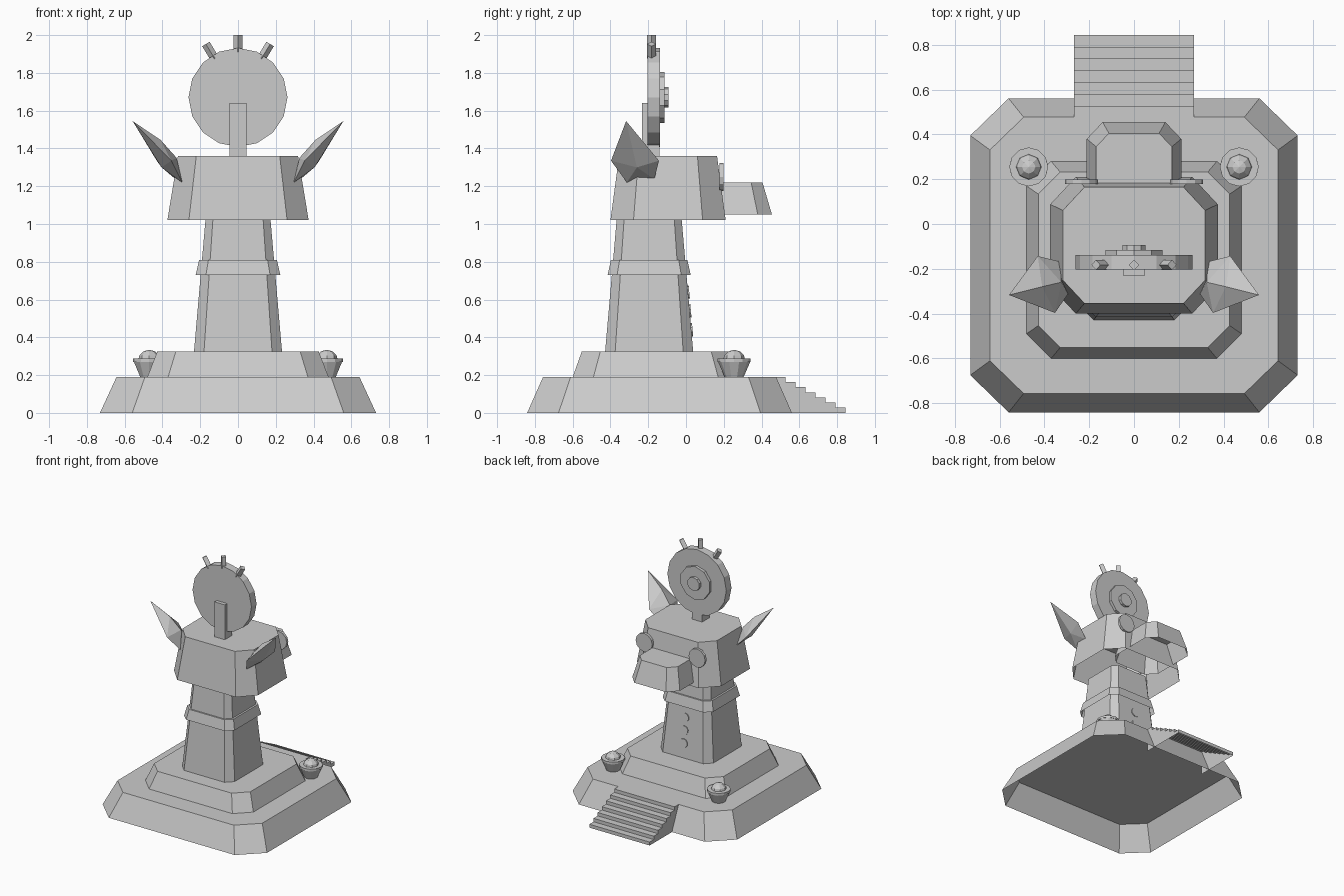
import bpy
import bmesh
from math import radians, sin, cos
from mathutils import Matrix, Vector

old = bpy.data.objects.get("Cube")
if old:
    bpy.data.objects.remove(old, do_unlink=True)

# One stone colour for everything
stone = bpy.data.materials.new("grey_stone")
stone.use_nodes = True
COLOUR = (0.6, 0.6, 0.6, 1)
stone.diffuse_color = COLOUR
for node in stone.node_tree.nodes:
    if node.type == 'BSDF_PRINCIPLED':
        node.inputs["Base Color"].default_value = COLOUR


def finish(name, bm):
    mesh = bpy.data.meshes.new(name)
    bm.to_mesh(mesh)
    bm.free()
    mesh.materials.append(stone)
    obj = bpy.data.objects.new(name, mesh)
    bpy.context.collection.objects.link(obj)
    return obj


def tapered_block(name, cy, half, inner, z0, z1, taper):
    """Chamfered rectangle narrowing upwards, hollow and open underneath."""
    (hx, hy), (ix, iy) = half, inner
    outline = [(hx, -iy), (hx, iy), (ix, hy), (-ix, hy),
               (-hx, iy), (-hx, -iy), (-ix, -hy), (ix, -hy)]
    bm = bmesh.new()
    low = [bm.verts.new((x, cy + y, z0)) for x, y in outline]
    high = [bm.verts.new((x * taper, cy + y * taper, z1)) for x, y in outline]
    bm.faces.new(high)
    for i in range(8):
        j = (i + 1) % 8
        bm.faces.new((low[i], low[j], high[j], high[i]))
    return finish(name, bm)


def cylinder(name, centre, r0, r1, depth, sides, rot=None):
    bm = bmesh.new()
    matrix = Matrix.Translation(centre) @ (rot or Matrix())
    bmesh.ops.create_cone(bm, cap_ends=True, segments=sides, radius1=r0,
                          radius2=r1, depth=depth, matrix=matrix)
    return finish(name, bm)


def box(name, low, high):
    low, high = Vector(low), Vector(high)
    bm = bmesh.new()
    bmesh.ops.create_cube(bm, size=1, matrix=Matrix.Translation((low + high) / 2)
                          @ Matrix.Diagonal((*(high - low), 1)))
    return finish(name, bm)


FACING = Matrix.Rotation(radians(90), 4, 'X')

# Stepped plinth, column with collar, head and snout
tapered_block("plinth_lower", -0.14, (0.731, 0.701), (0.56, 0.535), 0, 0.19, 0.88)
tapered_block("plinth_upper", -0.16, (0.48, 0.44), (0.37, 0.33), 0.19, 0.325, 0.89)
tapered_block("column", -0.195, (0.233, 0.233), (0.18, 0.18), 0.325, 1.02, 0.74)
tapered_block("collar", -0.195, (0.224, 0.22), (0.17, 0.17), 0.73, 0.81, 0.92)
tapered_block("head", -0.095, (0.374, 0.305), (0.26, 0.183), 1.02, 1.36, 0.85)
tapered_block("snout", 0.205, (0.211, 0.25), (0.14, 0.175), 1.05, 1.22, 0.8)

# Back stairs: stepped shell with side walls, open underneath
STEPS, RUN, RISE, START = 7, 0.0527, 0.0271, 0.475
profile = []
for i in range(STEPS):
    top = 0.19 - i * RISE
    profile += [(START + i * RUN, top), (START + (i + 1) * RUN, top)]
profile.append((START + STEPS * RUN, 0))
bm = bmesh.new()
left, right = [[bm.verts.new((x, y, z)) for y, z in profile] for x in (0.268, -0.268)]
for i in range(len(profile) - 1):
    bm.faces.new((right[i], left[i], left[i + 1], right[i + 1]))
for row, x in ((left, 0.268), (right, -0.268)):
    wall = bm.faces.new(row + [bm.verts.new((x, START, 0))])
    wall.normal_update()
    if wall.normal.x * x < 0:
        wall.normal_flip()
bm.normal_update()
if bm.faces[:][0].normal.z < 0:
    bmesh.ops.reverse_faces(bm, faces=bm.faces[:len(profile) - 1])
finish("back_stairs", bm)

# Studs down the back of the column
for i in range(3):
    z = 0.44 + 0.1 * i
    y = 0.038 - 0.088 * (z - 0.325)
    cylinder(f"column_stud_{i + 1}", (0, y, z), 0.035, 0.035, 0.014, 10,
             Matrix.Rotation(radians(95), 4, 'X'))

# Crest disc on its post, with raised ring, hub and pins
HUB_Z = 1.67
box("crest_post", (-0.046, -0.232, 1.35), (0.046, -0.14, 1.64))
for name, r, y0, y1, sides in (("crest_disc", 0.262, -0.203, -0.138, 16),
                               ("crest_ring", 0.134, -0.15, -0.115, 10),
                               ("crest_hub", 0.054, -0.12, -0.093, 10)):
    cylinder(name, (0, (y0 + y1) / 2, HUB_Z), r, r, y1 - y0, sides, FACING)
for name, angle in (("right", -31), ("middle", 0), ("left", 31)):
    a = radians(angle)
    cylinder(f"crest_pin_{name}", (0.285 * sin(a), -0.183, HUB_Z + 0.285 * cos(a)),
             0.023, 0.023, 0.09, 4, Matrix.Rotation(a, 4, 'Y'))

# Mirrored pairs: eyes, ears and fire bowls
EAR = [(0.558, -0.317, 1.545), (0.353, -0.397, 1.335), (0.295, -0.313, 1.22),
       (0.33, -0.168, 1.237), (0.43, -0.143, 1.335), (0.325, -0.26, 1.35),
       (0.41, -0.28, 1.445), (0.405, -0.26, 1.3)]
for side, s in (("left", 1), ("right", -1)):
    cylinder(f"eye_{side}", (s * 0.235, 0.188, 1.25), 0.074, 0.074, 0.02, 12, FACING)

    bm = bmesh.new()
    for x, y, z in EAR:
        bm.verts.new((s * x, y, z))
    bmesh.ops.convex_hull(bm, input=bm.verts)
    loose = [v for v in bm.verts if not v.link_faces]
    bmesh.ops.delete(bm, geom=loose, context='VERTS')
    bmesh.ops.recalc_face_normals(bm, faces=bm.faces)
    finish(f"ear_{side}", bm)

    x, y = s * 0.47, 0.255
    cylinder(f"bowl_{side}", (x, y, 0.23), 0.05, 0.085, 0.08, 10)
    cylinder(f"bowl_rim_{side}", (x, y, 0.278), 0.087, 0.087, 0.018, 12)
    bm = bmesh.new()
    bmesh.ops.create_uvsphere(bm, u_segments=8, v_segments=6, radius=0.06,
                              matrix=Matrix.Translation((x, y, 0.274)))
    finish(f"bowl_orb_{side}", bm)
